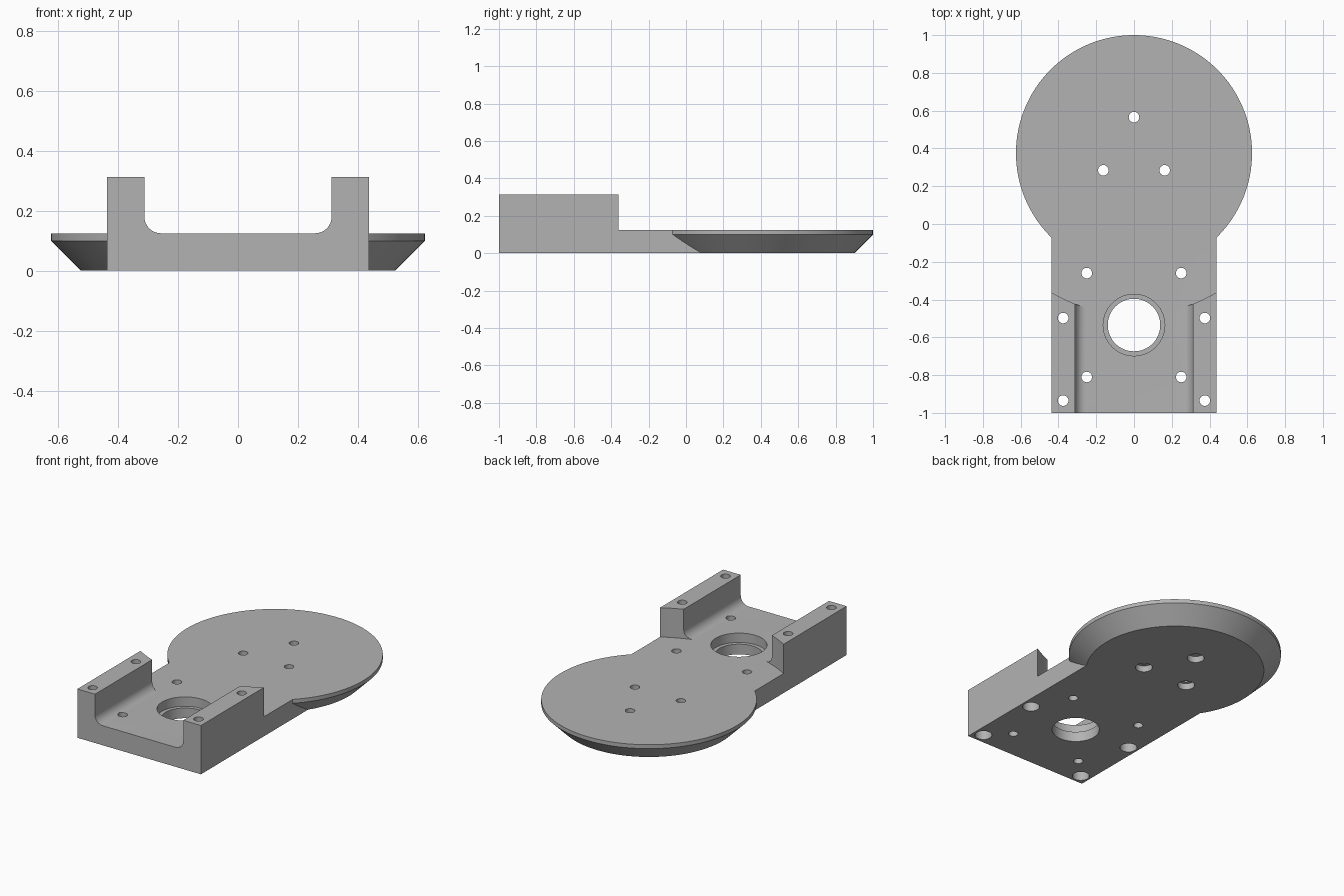
import bpy, bmesh
from math import pi, sin, cos

cube = bpy.data.objects.get("Cube")
if cube:
    bpy.data.objects.remove(cube, do_unlink=True)

grey = bpy.data.materials.new("plain_grey")
grey.use_nodes = True
grey.diffuse_color = (0.45, 0.45, 0.45, 1)
grey.node_tree.nodes["Principled BSDF"].inputs["Base Color"].default_value = (0.45, 0.45, 0.45, 1)

DISC_Y, DISC_R, DECK = 0.375, 0.625, 0.125
WIDTH, RAIL_IN, RAIL_TOP, FILLET = 0.4375, 0.3125, 0.3125, 0.055
BORE_Y = -0.535


def finish(bm, name):
    bmesh.ops.recalc_face_normals(bm, faces=bm.faces)
    mesh = bpy.data.meshes.new(name)
    bm.to_mesh(mesh)
    bm.free()
    mesh.materials.append(grey)
    obj = bpy.data.objects.new(name, mesh)
    bpy.context.collection.objects.link(obj)
    return obj


def turned(bm, x, y, profile, sides):
    """Stepped round solid from (radius, height) pairs, closed at both ends."""
    rings = [[bm.verts.new((x + r * cos(2 * pi * i / sides), y + r * sin(2 * pi * i / sides), z))
              for i in range(sides)] for r, z in profile]
    for a, b in zip(rings, rings[1:]):
        for i in range(sides):
            j = (i + 1) % sides
            bm.faces.new((a[i], a[j], b[j], b[i]))
    bm.faces.new(rings[0][::-1])
    bm.faces.new(rings[-1])


def combine(target, other, operation):
    mod = target.modifiers.new(operation.lower(), "BOOLEAN")
    mod.operation, mod.object, mod.solver = operation, other, "EXACT"
    bpy.context.view_layer.objects.active = target
    bpy.ops.object.modifier_apply(modifier=mod.name)
    bpy.data.objects.remove(other, do_unlink=True)


# Channel block: U profile with filleted inner corners, extruded along y
half = [(WIDTH, 0), (WIDTH, RAIL_TOP), (RAIL_IN, RAIL_TOP)]
for i in range(9):
    a = i * pi / 16
    half.append((RAIL_IN - FILLET + FILLET * cos(a), DECK + FILLET - FILLET * sin(a)))
section = half + [(-x, z) for x, z in reversed(half)]
bm = bmesh.new()
face = bm.faces.new([bm.verts.new((x, -1, z)) for x, z in section])
grown = bmesh.ops.extrude_face_region(bm, geom=[face])["geom"]
bmesh.ops.translate(bm, vec=(0, 1.2, 0), verts=[g for g in grown if isinstance(g, bmesh.types.BMVert)])
bracket = finish(bm, "mounting_bracket")

# Curved clearance that ends the rails, concentric with the disc
bm = bmesh.new()
turned(bm, 0, DISC_Y, [(0.857, DECK), (0.857, 0.5)], 128)
combine(bracket, finish(bm, "rail_clearance"), "DIFFERENCE")

# Round plate with a bevelled underside
bm = bmesh.new()
turned(bm, 0, DISC_Y, [(DISC_R - 0.1, 0), (DISC_R, 0.1), (DISC_R, DECK)], 128)
combine(bracket, finish(bm, "round_plate"), "UNION")

# Holes: stepped bore, plain deck holes, counterbored rail and plate holes
bm = bmesh.new()
turned(bm, 0, BORE_Y, [(0.139, -0.1), (0.139, 0.065), (0.163, 0.065), (0.163, 0.4)], 64)


def counterbored(x, y, depth):
    turned(bm, x, y, [(0.05, -0.1), (0.05, depth), (0.028, depth), (0.028, 0.4)], 32)


for side in (-1, 1):
    for dy in (-0.275, 0.275):
        turned(bm, side * 0.25, BORE_Y + dy, [(0.028, -0.1), (0.028, 0.4)], 32)
    for y in (-0.935, -0.498):
        counterbored(side * 0.375, y, 0.19)
for k in range(3):
    a = pi / 2 + k * 2 * pi / 3
    counterbored(0.1875 * cos(a), DISC_Y + 0.003 + 0.1875 * sin(a), 0.04)
combine(bracket, finish(bm, "holes"), "DIFFERENCE")

bpy.ops.object.select_all(action="DESELECT")
bracket.select_set(True)
bpy.context.view_layer.objects.active = bracket
bpy.ops.object.shade_smooth_by_angle(angle=pi / 6)
